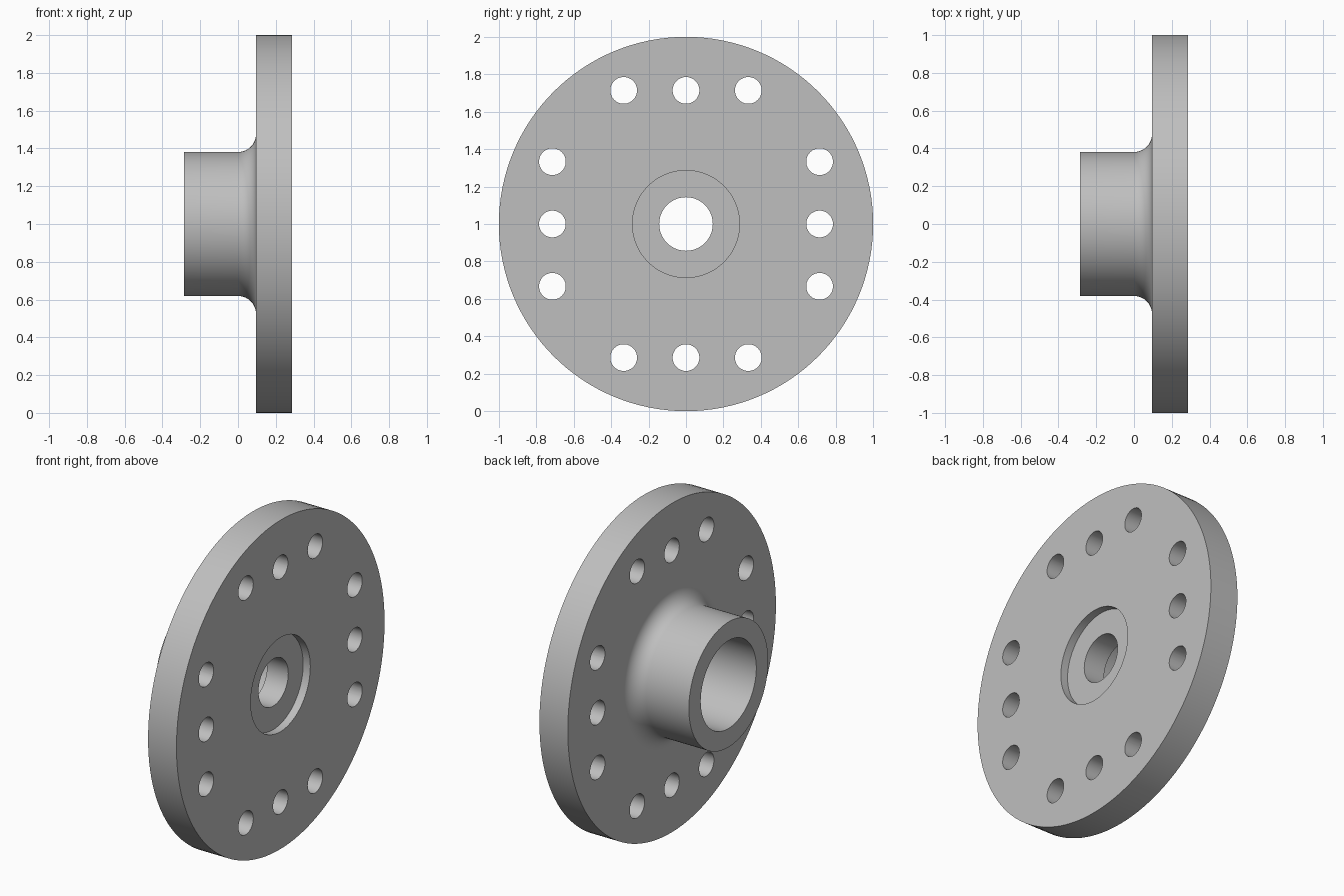
import bpy, bmesh, math
from mathutils import Matrix

if "Cube" in bpy.data.objects:
    bpy.data.objects.remove(bpy.data.objects["Cube"])

SEG = 128
CZ = 1.0  # height of the axis

grey = bpy.data.materials.new("plain_grey")
grey.diffuse_color = (0.52, 0.52, 0.52, 1)
grey.use_nodes = True
grey.node_tree.nodes["Principled BSDF"].inputs["Base Color"].default_value = grey.diffuse_color


def lathe_x(name, profile):
    """Revolve a closed (x, radius) profile about the x axis."""
    bm = bmesh.new()
    rings = []
    for i in range(SEG):
        a = 2 * math.pi * i / SEG
        rings.append([bm.verts.new((x, r * math.cos(a), CZ + r * math.sin(a)))
                      for x, r in profile])
    n = len(profile)
    for i in range(SEG):
        p, q = rings[i], rings[(i + 1) % SEG]
        for j in range(n):
            k = (j + 1) % n
            bm.faces.new((p[j], p[k], q[k], q[j]))
    bmesh.ops.recalc_face_normals(bm, faces=bm.faces)
    me = bpy.data.meshes.new(name)
    bm.to_mesh(me)
    bm.free()
    ob = bpy.data.objects.new(name, me)
    bpy.context.collection.objects.link(ob)
    me.materials.append(grey)
    return ob


# Flange, filleted hub, stepped bore and shallow front recess
F = 0.0952
fillet = [(F * math.sin(t), 0.381 + F * (1 - math.cos(t)))
          for t in (math.pi / 2 * i / 14 for i in range(15))]
profile = [(-0.286, 0.267), (-0.286, 0.381)] + fillet + [
    (F, 1.0), (0.286, 1.0), (0.286, 0.286), (0.238, 0.286),
    (0.238, 0.143), (F, 0.143), (F, 0.267)]
flange = lathe_x("hub_flange", profile)

# Bolt holes: three on each of four sides
bm = bmesh.new()
for side in range(4):
    turn = Matrix.Rotation(side * math.pi / 2, 4, 'X')
    for off in (-0.333, 0, 0.333):
        m = (Matrix.Translation((0.19, 0, CZ)) @ turn
             @ Matrix.Translation((0, off, 0.714))
             @ Matrix.Rotation(math.pi / 2, 4, 'Y'))
        bmesh.ops.create_cone(bm, cap_ends=True, segments=48, radius1=0.0714,
                              radius2=0.0714, depth=0.4, matrix=m)
me = bpy.data.meshes.new("hole_cutter")
bm.to_mesh(me)
bm.free()
me.materials.append(grey)
cutter = bpy.data.objects.new("hole_cutter", me)
bpy.context.collection.objects.link(cutter)
cutter.hide_render = True

bpy.context.view_layer.objects.active = flange
flange.select_set(True)
mod = flange.modifiers.new("bolt_holes", 'BOOLEAN')
mod.operation = 'DIFFERENCE'
mod.solver = 'EXACT'
mod.object = cutter
bpy.ops.object.modifier_apply(modifier=mod.name)
bpy.data.objects.remove(cutter)
bpy.ops.object.shade_smooth_by_angle(angle=math.radians(30))
